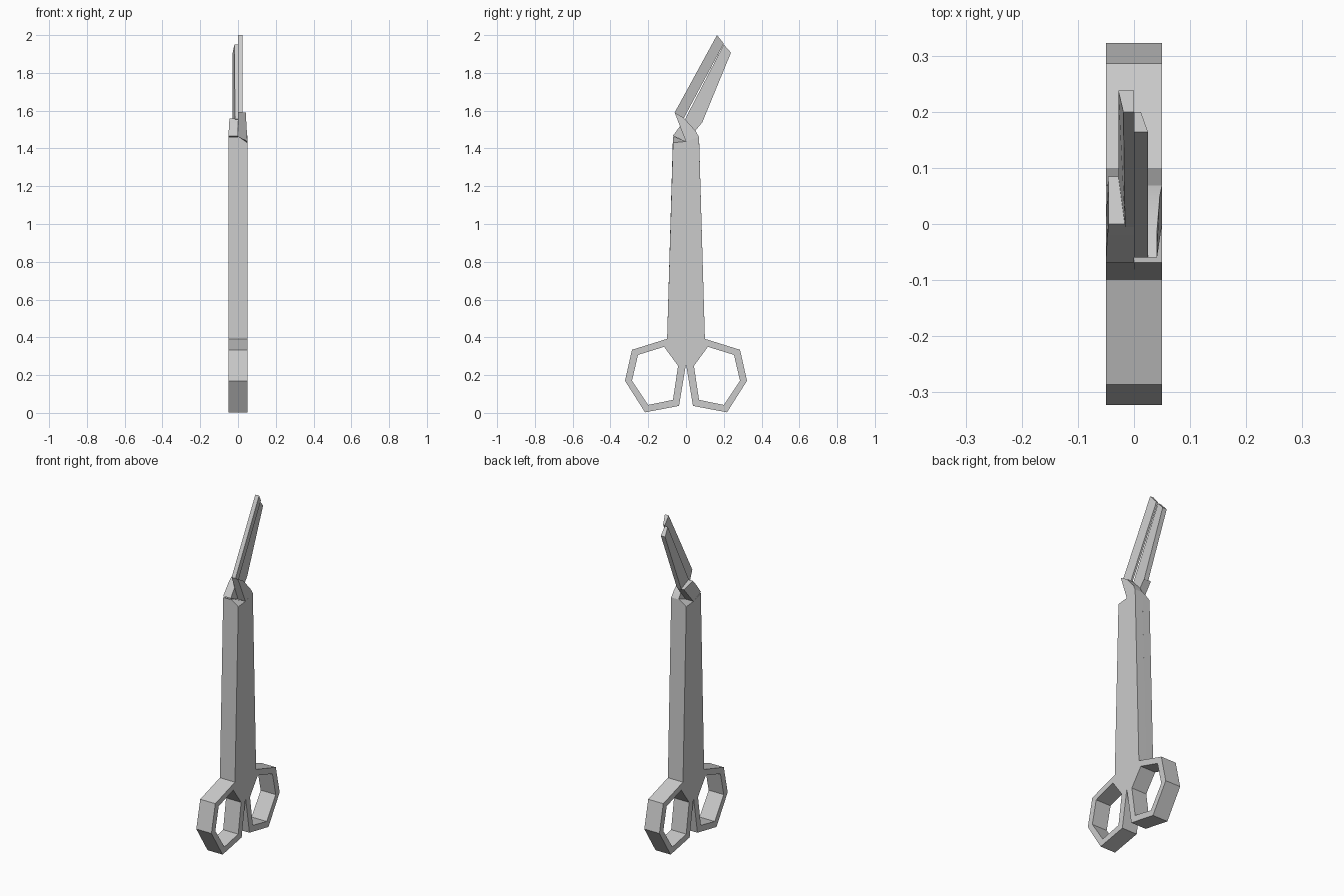
import bpy, bmesh, math

cube = bpy.data.objects.get("Cube")
if cube:
    bpy.data.objects.remove(cube, do_unlink=True)

steel = bpy.data.materials.new("light_grey_steel")
steel.use_nodes = True
steel.diffuse_color = (0.6, 0.6, 0.6, 1)
steel.node_tree.nodes["Principled BSDF"].inputs["Base Color"].default_value = (0.6, 0.6, 0.6, 1)


def finish(name, bm):
    bmesh.ops.recalc_face_normals(bm, faces=bm.faces[:])
    mesh = bpy.data.meshes.new(name)
    bm.to_mesh(mesh)
    bm.free()
    mesh.materials.append(steel)
    obj = bpy.data.objects.new(name, mesh)
    bpy.context.collection.objects.link(obj)
    bpy.ops.object.select_all(action='DESELECT')
    obj.select_set(True)
    bpy.context.view_layer.objects.active = obj
    bpy.ops.object.shade_smooth_by_angle(angle=math.radians(25))
    return obj


def slab(name, inner, outer):
    """Solid between two matching loops of (x, y, z) points."""
    bm = bmesh.new()
    a = [bm.verts.new(p) for p in inner]
    b = [bm.verts.new(p) for p in outer]
    bm.faces.new(a)
    bm.faces.new(b[::-1])
    n = len(a)
    for i in range(n):
        j = (i + 1) % n
        bm.faces.new((a[i], b[i], b[j], a[j]))
    return finish(name, bm)


def tapered(name, points):
    """Points are (y, z, outer x); the inner side lies on x = 0."""
    slab(name, [(0, y, z) for y, z, x in points], [(x, y, z) for y, z, x in points])


W = 0.05

# Finger loops: six-sided rings, one on each side
ring_out = [(-.10, .392), (-.286, .334), (-.323, .17), (-.217, .003), (-.037, .037), (0, .26)]
ring_in = [(-.116, .35), (-.254, .307), (-.286, .17), (-.2, .042), (-.069, .069), (-.042, .249)]
for name, s in (("front_finger_loop", 1), ("back_finger_loop", -1)):
    bm = bmesh.new()
    o, i, o2, i2 = [[bm.verts.new((x, s * y, z)) for y, z in ring]
                    for x in (-W, W) for ring in (ring_out, ring_in)]
    for k in range(6):
        m = (k + 1) % 6
        for p, q in ((o, i), (i, i2), (i2, o2), (o2, o)):
            if p is o2 and k == 5:
                continue  # side joined to the shaft
            bm.faces.new((p[k], p[m], q[m], q[k]))
    finish(name, bm)

# Shaft: two halves side by side, each with a sloped shoulder
for name, s in (("left_shaft", 1), ("right_shaft", -1)):
    base = [(.10, .392), (0, .26), (-.10, .392)]
    loops = []
    for x, shoulder in ((0, 1.465), (s * W, 1.43)):
        top = [(-s * .069, shoulder), (0, 1.437), (s * .069, 1.46)]
        if s < 0:
            top.reverse()
        loops.append([(x, y, z) for y, z in base + top])
    slab(name, *loops)

# Necks crossing over each other
tapered("left_neck", [(0, 1.435, W), (-.06, 1.59, .041), (-.012, 1.562, .041),
                      (.05, 1.494, .046), (.069, 1.46, W)])
tapered("right_neck", [(0, 1.435, -W), (-.069, 1.467, -W), (-.027, 1.525, -.048),
                       (.0, 1.558, -.045), (.085, 1.537, -.046), (.05, 1.494, -.048)])

# Blades: thick spine thinning to the cutting edge
tapered("left_blade", [(-.06, 1.59, .025), (.164, 2.0, .025), (.20, 1.955, .012),
                       (-.012, 1.56, .012)])
tapered("right_blade", [(.085, 1.535, -.028), (.238, 1.907, -.028), (.20, 1.95, -.019),
                        (-.005, 1.555, -.016)])
